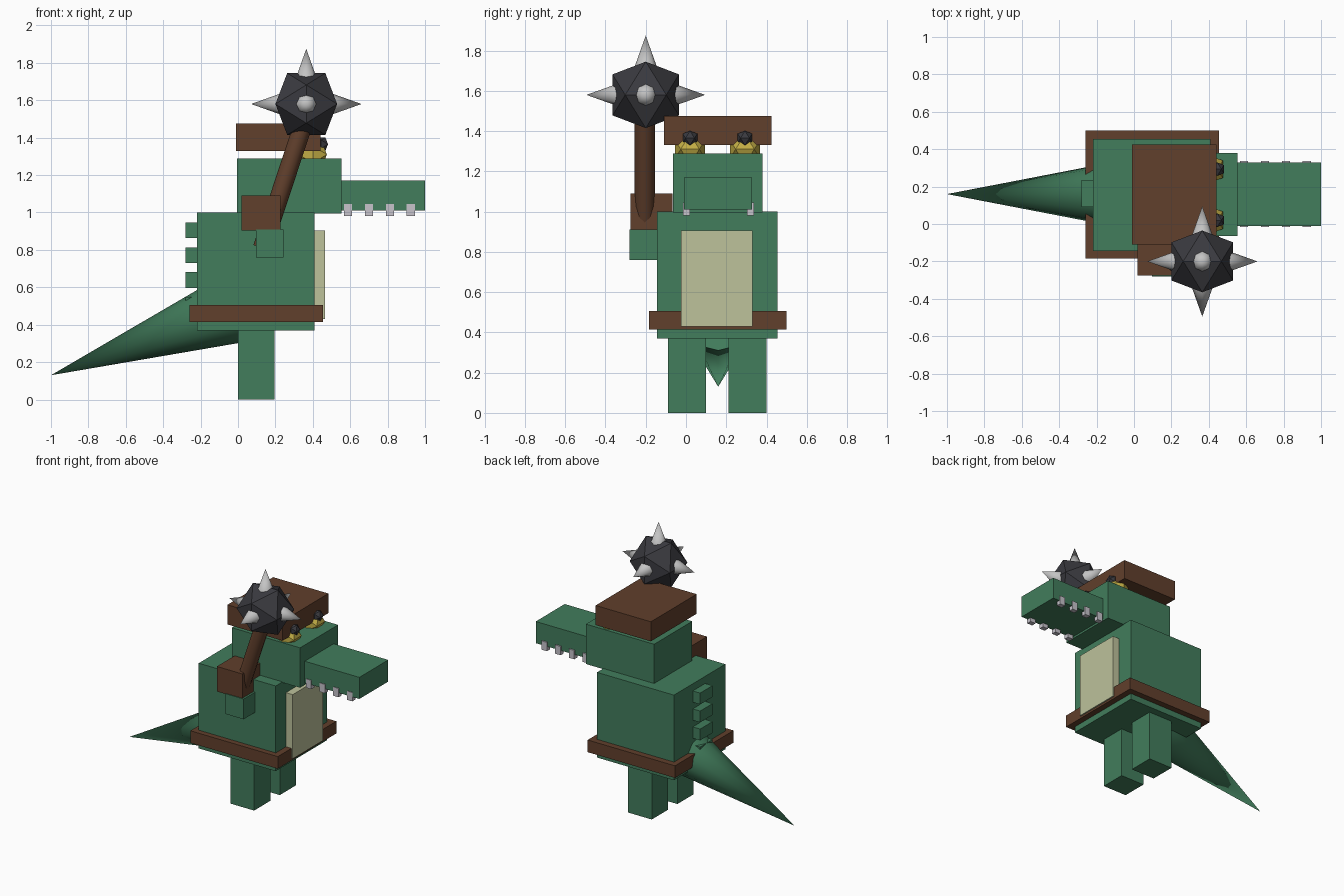
import bpy
import bmesh
from mathutils import Vector

cube = bpy.data.objects.get("Cube")
if cube:
    bpy.data.objects.remove(cube)


def material(name, r, g, b):
    m = bpy.data.materials.new(name)
    m.use_nodes = True
    m.diffuse_color = (r, g, b, 1)
    m.node_tree.nodes["Principled BSDF"].inputs["Base Color"].default_value = (r, g, b, 1)
    return m


GREEN = material("scale_green", 0.054, 0.205, 0.107)
BROWN = material("leather_brown", 0.119, 0.05, 0.025)
CREAM = material("belly_cream", 0.51, 0.54, 0.33)
YELLOW = material("eye_yellow", 0.54, 0.42, 0.06)
IRON = material("dark_iron", 0.042, 0.042, 0.05)
STEEL = material("spike_steel", 0.55, 0.55, 0.55)
TOOTH = material("tooth_white", 0.57, 0.55, 0.6)


def finish(name, bm, mat, smooth=False):
    bmesh.ops.recalc_face_normals(bm, faces=bm.faces)
    mesh = bpy.data.meshes.new(name)
    bm.to_mesh(mesh)
    bm.free()
    mesh.materials.append(mat)
    ob = bpy.data.objects.new(name, mesh)
    bpy.context.collection.objects.link(ob)
    if smooth:
        bpy.ops.object.select_all(action='DESELECT')
        ob.select_set(True)
        bpy.context.view_layer.objects.active = ob
        bpy.ops.object.shade_smooth_by_angle(angle=0.85)
    return ob


def box(name, mat, xs, ys, zs):
    """Box given by its extent along each axis."""
    bm = bmesh.new()
    bmesh.ops.create_cube(bm, size=1)
    for v in bm.verts:
        v.co = [lo + (c + 0.5) * (hi - lo) for c, (lo, hi) in zip(v.co, (xs, ys, zs))]
    return finish(name, bm, mat)


def rod(name, mat, start, end, r_start, r_end, sides):
    """Cylinder or cone running from start to end."""
    start, end = Vector(start), Vector(end)
    axis = end - start
    bm = bmesh.new()
    bmesh.ops.create_cone(bm, cap_ends=True, segments=sides, radius1=r_start,
                          radius2=r_end, depth=axis.length)
    turn = Vector((0, 0, 1)).rotation_difference(axis)
    for v in bm.verts:
        v.co = turn @ v.co + (start + end) / 2
    return finish(name, bm, mat, smooth=True)


def gem(name, mat, centre, half):
    """Icosahedron spanned by three golden rectangles."""
    bm = bmesh.new()
    short = half / 1.618
    for a in (-short, short):
        for b in (-half, half):
            for co in ((0, b, a), (a, 0, b), (b, a, 0)):
                bm.verts.new(Vector(centre) + Vector(co))
    bmesh.ops.convex_hull(bm, input=bm.verts)
    return finish(name, bm, mat)


# Torso, belly and belt
box("body", GREEN, (-0.22, 0.41), (-0.145, 0.455), (0.37, 1.0))
box("belly", CREAM, (0.38, 0.465), (-0.025, 0.33), (0.43, 0.905))
box("belt", BROWN, (-0.26, 0.455), (-0.185, 0.5), (0.415, 0.505))

# Legs
for side, y in (("right", 0.005), ("left", 0.305)):
    box(side + "_leg", GREEN, (0, 0.195), (y - 0.095, y + 0.095), (0, 0.4))

# Head, snout and hat
box("head", GREEN, (-0.005, 0.553), (-0.065, 0.38), (0.995, 1.29))
box("snout", GREEN, (0.54, 1.0), (-0.01, 0.328), (1.01, 1.17))
box("hat", BROWN, (-0.01, 0.442), (-0.11, 0.425), (1.33, 1.475))

# Two rows of teeth
for side, y in (("right", 0.003), ("left", 0.32)):
    for i in range(4):
        x = 0.588 + 0.112 * i
        box(f"{side}_tooth_{i}", TOOTH, (x - 0.022, x + 0.022),
            (y - 0.018, y + 0.018), (0.98, 1.045))

# Eyes with pupils
for side, y in (("right", 0.02), ("left", 0.293)):
    gem(side + "_eye", YELLOW, (0.4, y, 1.31), 0.075)
    gem(side + "_pupil", IRON, (0.445, y, 1.365), 0.036)

# Back ridge and tail
for i in range(4):
    z = 0.905 - 0.133 * i
    box(f"back_ridge_{i}", GREEN, (-0.28, -0.2), (0.09, 0.235), (z - 0.042, z + 0.042))
rod("tail", GREEN, (-0.013, 0.16, 0.489), (-1.0, 0.16, 0.13), 0.19, 0, 12)

# Shoulder pad and arm
box("shoulder_pad", BROWN, (0.02, 0.228), (-0.275, -0.068), (0.905, 1.09))
box("arm", GREEN, (0.095, 0.242), (-0.28, -0.13), (0.76, 0.91))

# Spiked club
rod("club_handle", BROWN, (0.13, -0.205, 0.81), (0.365, -0.205, 1.52), 0.05, 0.05, 12)
hub = Vector((0.365, -0.2, 1.58))
gem("club_head", IRON, hub, 0.165)
for i, d in enumerate(((1, 0, 0), (-1, 0, 0), (0, 1, 0), (0, -1, 0), (0, 0, 1))):
    d = Vector(d)
    rod(f"club_spike_{i}", STEEL, hub + d * 0.135, hub + d * 0.295, 0.057, 0, 8)
